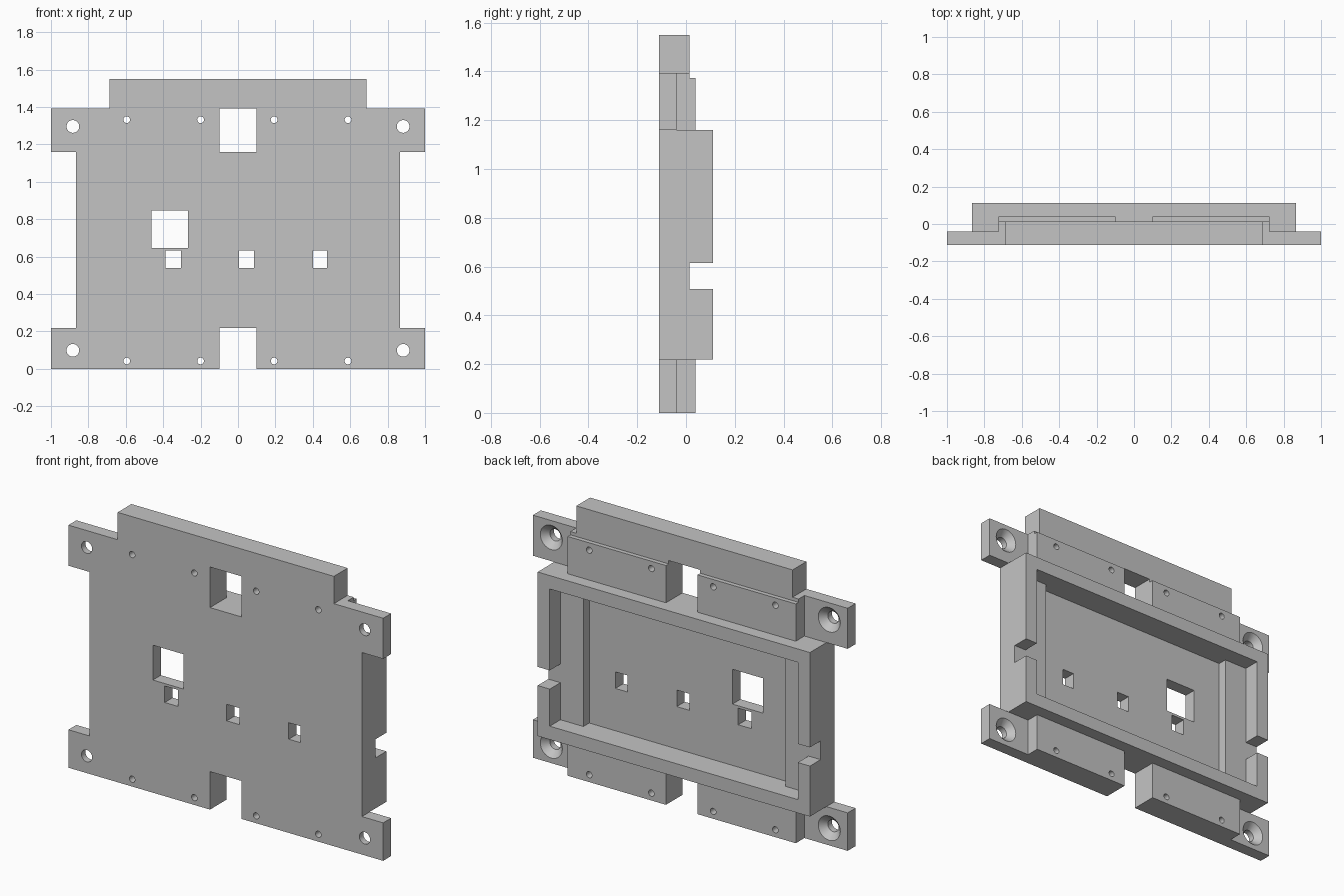
import bpy, bmesh, math

if "Cube" in bpy.data.objects:
    bpy.data.objects.remove(bpy.data.objects["Cube"])

grey = bpy.data.materials.new("light grey")
grey.use_nodes = True
colour = (0.55, 0.55, 0.55, 1)
grey.diffuse_color = colour
grey.node_tree.nodes["Principled BSDF"].inputs["Base Color"].default_value = colour

FRONT, FLOOR, LEDGE, FLANGE, BACK = -0.111, -0.039, 0.014, 0.039, 0.111
BODY_X, LOW, HIGH, TAB_TOP, GAP = 0.865, 0.218, 1.16, 1.393, 0.1
FLANGE_X, FLANGE_TOP = 0.725, 1.374


def finish(name, bm):
    bmesh.ops.recalc_face_normals(bm, faces=bm.faces)
    mesh = bpy.data.meshes.new(name)
    bm.to_mesh(mesh)
    bm.free()
    mesh.materials.append(grey)
    obj = bpy.data.objects.new(name, mesh)
    bpy.context.collection.objects.link(obj)
    return obj


def box(name, x, y, z):
    bm = bmesh.new()
    bmesh.ops.create_cube(bm, size=1)
    for v in bm.verts:
        v.co = [r[0] if c < 0 else r[1] for c, r in zip(v.co, (x, y, z))]
    return finish(name, bm)


def slab(name, outline, y0, y1):
    # Front outline given as x, z points, extruded in depth
    bm = bmesh.new()
    face = bm.faces.new([bm.verts.new((x, y0, z)) for x, z in outline])
    for v in bmesh.ops.extrude_face_region(bm, geom=[face])["geom"]:
        if isinstance(v, bmesh.types.BMVert):
            v.co.y = y1
    return finish(name, bm)


def drill(name, x, z, profile, sides=32):
    # Round cutter along y from (radius, y) pairs
    bm = bmesh.new()
    rings = []
    for r, y in profile:
        angles = [2 * math.pi * i / sides for i in range(sides)]
        rings.append([bm.verts.new((x + r * math.cos(a), y, z + r * math.sin(a))) for a in angles])
    for a, b in zip(rings, rings[1:]):
        for i in range(sides):
            j = (i + 1) % sides
            bm.faces.new((a[i], a[j], b[j], b[i]))
    bm.faces.new(rings[0])
    bm.faces.new(rings[-1])
    return finish(name, bm)


def cut(obj, cutters):
    bpy.context.view_layer.objects.active = obj
    for c in cutters:
        mod = obj.modifiers.new("cut", "BOOLEAN")
        mod.operation, mod.solver, mod.object = "DIFFERENCE", "EXACT", c
        bpy.ops.object.modifier_apply(modifier=mod.name)
        bpy.data.objects.remove(c)
    bpy.ops.object.select_all(action="DESELECT")
    obj.select_set(True)
    bpy.ops.object.shade_smooth_by_angle(angle=math.radians(30))


def pin_holes(xs, z):
    return [drill("pin_cutter", x, z, [(0.018, -0.2), (0.018, 0.2)], 20) for x in xs]


PINS = (-0.595, -0.2, 0.193, 0.588)
PIN_ROWS = (0.042, 1.332)

# Front plate with four corner tabs
half = [(GAP, LOW), (GAP, 0), (1, 0), (1, LOW), (BODY_X, LOW),
        (BODY_X, HIGH), (1, HIGH), (1, TAB_TOP)]
plate = slab("front_plate", half + [(-x, z) for x, z in reversed(half)], FRONT, FLOOR)
windows = [(-GAP, GAP, HIGH, 2), (-0.463, -0.268, 0.647, 0.847),
           (-0.388, -0.304, 0.538, 0.633), (0.006, 0.086, 0.538, 0.633),
           (0.4, 0.476, 0.538, 0.633)]
cutters = [box("window_cutter", (a, b), (-0.2, 0.2), (c, d)) for a, b, c, d in windows]
for z in PIN_ROWS:
    cutters += pin_holes(PINS, z)
for x in (-0.883, 0.883):
    for z in (0.099, 1.296):
        # Countersunk mounting holes
        cutters.append(drill("screw_cutter", x, z, [(0.034, -0.2), (0.034, FLOOR - 0.036),
                                                    (0.07, FLOOR), (0.07, 0)]))
cut(plate, cutters)

# Rear housing wall, with stepped pocket and side notches
frame = box("rear_frame", (-BODY_X, BODY_X), (FLOOR, BACK), (LOW, HIGH))
WALL = 0.077
cut(frame, [
    box("pocket_cutter", (-0.642, 0.642), (-0.2, 0.2), (LOW + WALL, HIGH - WALL)),
    box("ledge_cutter", (WALL - BODY_X, BODY_X - WALL), (LEDGE, 0.2), (LOW + WALL, HIGH - WALL)),
    box("notch_cutter", (-1, 1), (LEDGE, 0.2), (0.508, 0.615))])

# Flange blocks above and below the housing, either side of the gap
for side, s in (("left", 1), ("right", -1)):
    span = sorted((s * GAP, s * FLANGE_X))
    for level, z, row in (("lower", (0, LOW), PIN_ROWS[0]),
                          ("upper", (HIGH, FLANGE_TOP), PIN_ROWS[1])):
        block = box(f"{level}_flange_{side}", span, (FLOOR, FLANGE), z)
        cut(block, pin_holes([x for x in PINS if x * s > 0], row))
    box(f"bar_support_{side}", span, (FLOOR, LEDGE), (FLANGE_TOP, TAB_TOP))

# Top bar
box("top_bar", (-0.687, 0.687), (FRONT, LEDGE), (TAB_TOP, 1.55))
